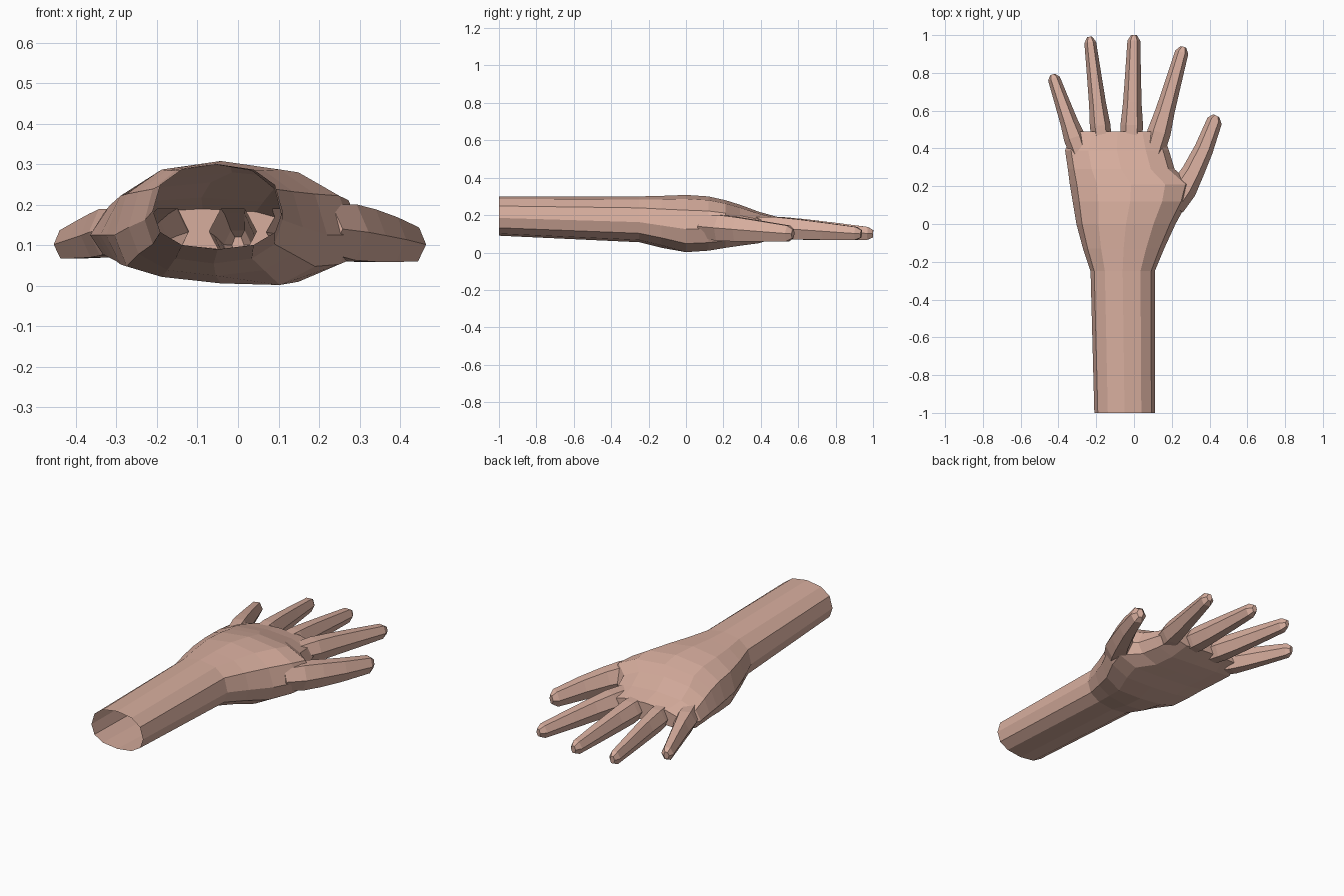
import bpy, bmesh
from math import sin, cos, pi, copysign
from mathutils import Vector

if "Cube" in bpy.data.objects:
    bpy.data.objects.remove(bpy.data.objects["Cube"])

skin = bpy.data.materials.new("skin")
skin.diffuse_color = (0.68, 0.42, 0.34, 1)
skin.use_nodes = True
skin.node_tree.nodes["Principled BSDF"].inputs["Base Color"].default_value = skin.diffuse_color


def loft(name, rings):
    """Closed tube through rings with equal point counts."""
    bm = bmesh.new()
    loops = [[bm.verts.new(p) for p in ring] for ring in rings]
    n = len(loops[0])
    for a, b in zip(loops, loops[1:]):
        for i in range(n):
            j = (i + 1) % n
            bm.faces.new((a[i], a[j], b[j], b[i]))
    bm.faces.new(loops[0][::-1])
    bm.faces.new(loops[-1])
    bmesh.ops.recalc_face_normals(bm, faces=bm.faces)
    me = bpy.data.meshes.new(name)
    bm.to_mesh(me)
    bm.free()
    me.materials.append(skin)
    ob = bpy.data.objects.new(name, me)
    bpy.context.collection.objects.link(ob)
    return ob


def spow(v):
    return copysign(abs(v) ** 0.85, v)


def body_ring(y, xl, xr, zb, zt):
    # widest level sinks from the forearm to the palm
    zm = 0.125 + 0.06 * min(1, max(0, -y / 0.4))
    pts = []
    for i in range(12):
        c, s = spow(cos(i * pi / 6)), spow(sin(i * pi / 6))
        x = (xl + xr) / 2 + (xr - xl) / 2 * c
        z = zm + (zt - zm if s > 0 else zm - zb) * s
        if y > -0.1 and i in (8, 9):  # hollow of the palm
            z += 0.02
        pts.append((x, y, z))
    return pts


# along-finger position, relative width, height
TAPER = ((0, 0.9, 0.10), (0.2, 1, 0.115), (0.4, 0.82, 0.108),
         (0.65, 0.7, 0.092), (0.95, 0.57, 0.07), (1, 0.25, 0.04))


def digit(name, x0, y0, x1, y1, width, bow=0, thick=1):
    """Six-sided tapering finger from root to tip, bowed sideways."""
    a, b = Vector((x0, y0, 0.14)), Vector((x1, y1, 0.10))
    d = (b - a).normalized()
    side = Vector((d.y, -d.x, 0)).normalized()
    up = side.cross(d)
    rings = []
    for t, w, h in TAPER:
        c = a.lerp(b, t) + side * bow * sin(pi * t)
        rings.append([c + side * (width * w / 2 * cos(i * pi / 3))
                      + up * (thick * h / 2 / sin(pi / 3) * sin(i * pi / 3))
                      for i in range(6)])
    return loft(name, rings)


# forearm, wrist and palm: y, left, right, bottom, top
hand = loft("hand", [body_ring(*r) for r in (
    (-1.00, -0.21, 0.11, 0.09, 0.30),
    (-0.25, -0.23, 0.11, 0.055, 0.30),
    (-0.13, -0.27, 0.16, 0.025, 0.303),
    (0.00, -0.305, 0.22, -0.014, 0.308),
    (0.12, -0.325, 0.285, -0.005, 0.30),
    (0.21, -0.34, 0.31, 0.012, 0.28),
    (0.29, -0.35, 0.215, 0.025, 0.255),
    (0.39, -0.365, 0.185, 0.04, 0.218),
    (0.49, -0.325, 0.15, 0.075, 0.19))])

# fingers and thumb
digits = [
    digit("little_finger", -0.285, 0.37, -0.431, 0.79, 0.115),
    digit("ring_finger", -0.165, 0.40, -0.235, 0.99, 0.11),
    digit("middle_finger", -0.015, 0.40, 0, 1, 0.12),
    digit("index_finger", 0.10, 0.37, 0.261, 0.937, 0.125),
    digit("thumb", 0.20, 0.09, 0.436, 0.572, 0.145, 0.02, 1.2)]

# merge the digits into one skin
bpy.context.view_layer.objects.active = hand
for d in digits:
    m = hand.modifiers.new(d.name, 'BOOLEAN')
    m.operation = 'UNION'
    m.solver = 'EXACT'
    m.object = d
    bpy.ops.object.modifier_apply(modifier=m.name)
for d in digits:
    bpy.data.objects.remove(d)

# open end of the forearm
bm = bmesh.new()
bm.from_mesh(hand.data)
bmesh.ops.delete(bm, geom=[f for f in bm.faces if f.calc_center_median().y < -0.99],
                 context='FACES')
bm.to_mesh(hand.data)
bm.free()
